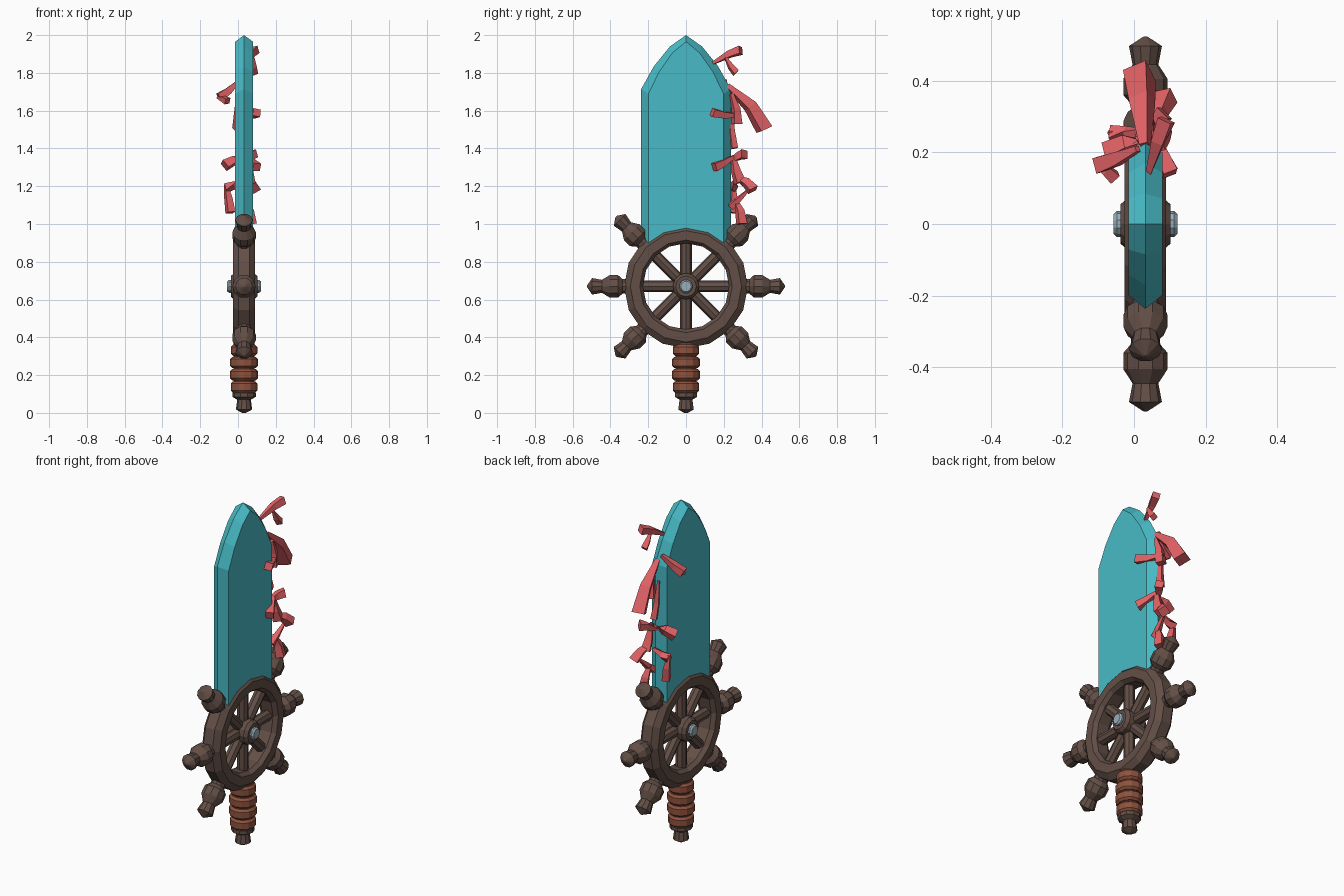
import bpy, bmesh
from math import cos, sin, pi, radians
from mathutils import Vector, Matrix

if "Cube" in bpy.data.objects:
    bpy.data.objects.remove(bpy.data.objects["Cube"])

CX, CZ = 0.032, 0.67          # sword plane and wheel centre


def material(name, rgb):
    m = bpy.data.materials.new(name)
    m.diffuse_color = (*rgb, 1)
    m.use_nodes = True
    m.node_tree.nodes["Principled BSDF"].inputs["Base Color"].default_value = m.diffuse_color
    return m


BLADE = material("teal", (0.065, 0.50, 0.57))
WOOD = material("dark_wood", (0.125, 0.078, 0.062))
LEATHER = material("leather", (0.27, 0.085, 0.048))
CORAL = material("coral_red", (0.75, 0.12, 0.13))
STEEL = material("steel", (0.32, 0.42, 0.48))


def finish(bm, name, mat):
    bmesh.ops.recalc_face_normals(bm, faces=bm.faces)
    me = bpy.data.meshes.new(name)
    bm.to_mesh(me)
    bm.free()
    me.materials.append(mat)
    ob = bpy.data.objects.new(name, me)
    bpy.context.collection.objects.link(ob)
    return ob


def bridge(bm, rings, closed=False):
    n = len(rings[0])
    pairs = list(zip(rings, rings[1:])) + ([(rings[-1], rings[0])] if closed else [])
    for a, b in pairs:
        for i in range(n):
            j = (i + 1) % n
            bm.faces.new((a[i], a[j], b[j], b[i]))
    if not closed:
        bm.faces.new(rings[0])
        bm.faces.new(rings[-1])


def lathe(name, profile, origin, direction, sides, mat, closed=False):
    """Revolve (radius, distance) pairs about a direction from origin."""
    rot = Vector(direction).to_track_quat('Z', 'Y').to_matrix().to_4x4()
    mx = Matrix.Translation(origin) @ rot
    bm = bmesh.new()
    rings = []
    for r, t in profile:
        rings.append([bm.verts.new(mx @ Vector((r * cos(2 * pi * i / sides),
                                                r * sin(2 * pi * i / sides), t)))
                      for i in range(sides)])
    bridge(bm, rings, closed)
    return finish(bm, name, mat)


def mirrored(half):
    """Double half profile along its axis (second value)."""
    return [(r, -t) for r, t in half] + [(r, t) for r, t in reversed(half)]


# blade: sharp middle outline between two inset flat faces
half = [(0, 0.93), (0.14, 0.90), (0.237, 0.86), (0.237, 1.715),
        (0.17, 1.835), (0.085, 1.94), (0, 2.0)]
edge = half + [(-y, z) for y, z in reversed(half[1:-1])]
flat = [(y * 0.84, z - 0.035 * (z - 0.86) / 1.14) for y, z in edge]
bm = bmesh.new()
rings = [[bm.verts.new((CX + dx, y, z)) for y, z in pts]
         for pts, dx in ((flat, -0.047), (edge, 0), (flat, 0.047))]
bridge(bm, rings)
finish(bm, "blade", BLADE)

# wheel rim, hub and pin
centre = Vector((CX, 0, CZ))
X = (1, 0, 0)
lathe("wheel_rim", mirrored([(0.228, 0.035), (0.245, 0.058), (0.295, 0.058), (0.328, 0.03)]),
      centre, X, 16, WOOD, closed=True)
lathe("wheel_hub", mirrored([(0.055, 0.07), (0.07, 0.052)]), centre, X, 12, WOOD)
lathe("hub_pin", mirrored([(0.028, 0.089), (0.036, 0.08)]), centre, X, 10, STEEL)

# spokes and turned handles
for k in range(8):
    a = radians(45 * k)
    d = Vector((0, cos(a), sin(a)))
    lathe(f"spoke_{k}", [(0.031, 0.04), (0.031, 0.25)], centre, d, 8, WOOD)
    if k not in (2, 6):
        lathe(f"wheel_handle_{k}",
              [(0.04, 0.29), (0.04, 0.335), (0.062, 0.36), (0.062, 0.405),
               (0.036, 0.445), (0.046, 0.497), (0.006, 0.523)],
              centre, d, 10, WOOD)

# grip: wrapped leather rings, core and pommel
UP = (0, 0, 1)
for i in range(4):
    z, r = 0.137 + 0.065 * i, 0.074 if i in (1, 2) else 0.07
    lathe(f"grip_wrap_{i}", mirrored([(r - 0.012, 0.03), (r, 0.018)]),
          (CX, 0, z), UP, 12, LEATHER)
lathe("grip_core", [(0.056, 0.10), (0.056, 0.37)], (CX, 0, 0), UP, 12, LEATHER)
lathe("pommel", [(0.01, 0.0), (0.043, 0.018), (0.036, 0.07), (0.062, 0.085),
                 (0.062, 0.105), (0.05, 0.12)], (CX, 0, 0), UP, 10, WOOD)


# coral: bent four-sided branches that flare from root to tip
def branch(name, x0, y0, z0, x1, y1, z1, w, sag):
    a, b = Vector((x0, y0, z0)), Vector((x1, y1, z1))
    bend = Vector((0, 0.6, 0.8)) * sag * (b - a).length
    bm = bmesh.new()
    rings = []
    for s in (0, 0.55, 1):
        p = a.lerp(b, s) + bend * 4 * s * (1 - s)
        t = (b - a + bend * 4 * (1 - 2 * s)).normalized()
        u = t.cross(Vector((1, 0.15, 0.1))).normalized()
        v = t.cross(u)
        r = w * (0.35 + 0.65 * min(1, s * 1.3))
        rings.append([bm.verts.new(p + u * i * r + v * j * r)
                      for i, j in ((1, 0.6), (-0.6, 1), (-1, -0.6), (0.6, -1))])
    bridge(bm, rings)
    finish(bm, name, CORAL)


# root xyz, tip xyz, tip half width
branches = [
    (0.04, 0.14, 1.85, 0.09, 0.29, 1.92, .025),     # tip cluster
    (0.08, 0.21, 1.88, 0.085, 0.265, 1.80, .02),
    (0.03, 0.22, 1.73, 0.015, 0.415, 1.50, .042),   # large drooping branch
    (0.01, 0.21, 1.76, -0.10, 0.165, 1.67, .027),   # far side hook
    (-0.11, 0.17, 1.67, -0.055, 0.13, 1.65, .02),
    (0.04, 0.29, 1.575, 0.10, 0.14, 1.59, .025),    # middle cluster
    (0.05, 0.24, 1.69, 0.04, 0.27, 1.53, .027),
    (0.01, 0.24, 1.62, 0.03, 0.255, 1.40, .02),
    (0.03, 0.23, 1.33, 0.085, 0.31, 1.37, .027),    # lower cluster
    (0.05, 0.26, 1.36, 0.10, 0.15, 1.30, .026),
    (0.04, 0.24, 1.35, -0.07, 0.20, 1.31, .03),
    (0.05, 0.25, 1.36, 0.06, 0.285, 1.22, .03),
    (0.05, 0.26, 1.25, 0.09, 0.355, 1.18, .03),
    (0.03, 0.26, 1.23, -0.065, 0.25, 1.19, .024),
    (-0.065, 0.25, 1.21, -0.04, 0.24, 1.06, .025),
    (0.07, 0.33, 1.18, 0.05, 0.235, 1.09, .02),
    (0.05, 0.26, 1.13, 0.07, 0.295, 1.00, .028),
]
for i, b in enumerate(branches):
    branch(f"coral_branch_{i}", *b, 0.08 if i % 2 == 0 else -0.05)
